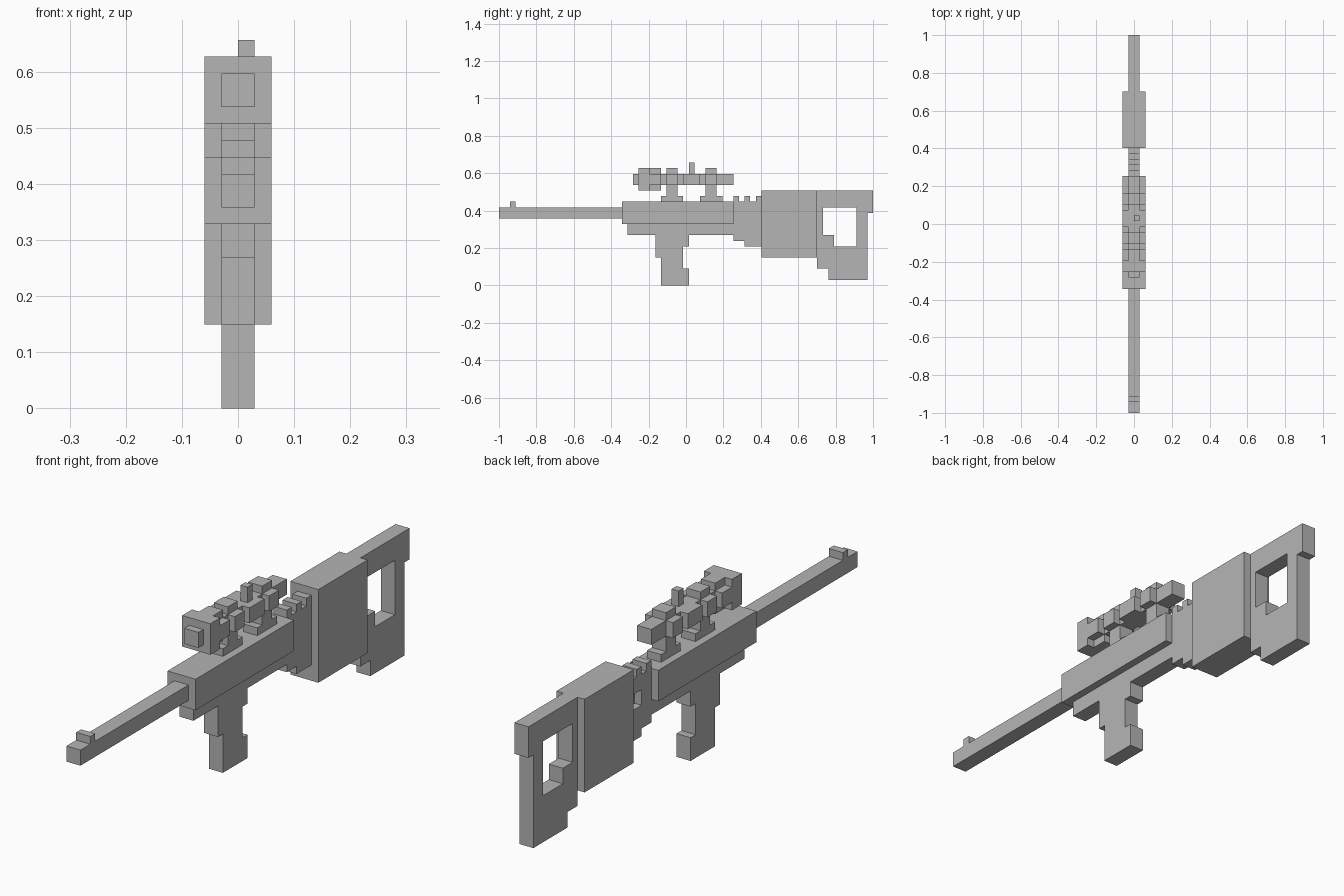
import bpy
import bmesh

U = 2 / 67  # size of one block unit; the model is 67 units long

cube = bpy.data.objects.get("Cube")
if cube:
    bpy.data.objects.remove(cube, do_unlink=True)

grey = bpy.data.materials.new("plain_grey")
grey.use_nodes = True
colour = (0.46, 0.46, 0.46, 1)
grey.diffuse_color = colour
grey.node_tree.nodes["Principled BSDF"].inputs["Base Color"].default_value = colour


def profile(name, points, x0=-1, x1=1):
    """Extrude a side outline of (y, z) block units from x0 to x1."""
    bm = bmesh.new()
    verts = [bm.verts.new((x0 * U, y * U - 1, z * U)) for y, z in points]
    face = bm.faces.new(verts)
    grown = bmesh.ops.extrude_face_region(bm, geom=[face])["geom"]
    moved = [v for v in grown if isinstance(v, bmesh.types.BMVert)]
    bmesh.ops.translate(bm, vec=((x1 - x0) * U, 0, 0), verts=moved)
    bmesh.ops.recalc_face_normals(bm, faces=bm.faces)
    mesh = bpy.data.meshes.new(name)
    bm.to_mesh(mesh)
    bm.free()
    mesh.materials.append(grey)
    obj = bpy.data.objects.new(name, mesh)
    bpy.context.collection.objects.link(obj)
    return obj


def box(name, y0, y1, z0, z1, x0=-1, x1=1):
    return profile(name, [(y0, z0), (y1, z0), (y1, z1), (y0, z1)], x0, x1)


def side_pair(name, y0, y1, z0, z1):
    """One-unit blocks on both flanks of a narrow part."""
    box(name + "_left", y0, y1, z0, z1, 1, 2)
    box(name + "_right", y0, y1, z0, z1, -2, -1)


# Barrel and front sight in one outline
profile("barrel", [(0, 12), (22, 12), (22, 14), (3, 14), (3, 15), (2, 15),
                   (2, 14), (0, 14)])

# Wide receiver, and the narrow frame below and behind it with a toothed rail
box("receiver", 22, 42, 11, 15, -2, 2)
teeth = []
for y in (46, 44, 42):
    teeth += [(y + 1, 15), (y + 1, 16), (y, 16), (y, 15)]
frame = profile("receiver_frame", [(23, 9), (42, 9), (42, 8), (44, 8), (44, 7), (47, 7)]
                + teeth[1:-1] + [(42, 11), (23, 11)])

# Shallow port cut in the right flank of the frame
cutter = box("port_cutter", 44, 46, 11, 13, -2, 0)
cutter.hide_render = True
cut = frame.modifiers.new("port", "BOOLEAN")
cut.operation = "DIFFERENCE"
cut.solver = "EXACT"
cut.object = cutter
bpy.context.view_layer.objects.active = frame
bpy.ops.object.modifier_apply(modifier=cut.name)
bpy.data.objects.remove(cutter, do_unlink=True)

# Grip
profile("grip", [(29, 0), (34, 0), (34, 3), (33, 3), (33, 7), (34, 7), (34, 9),
                 (28, 9), (28, 5), (29, 5)])

# Stock: wide body, top bar and open rear frame
box("stock_body", 47, 57, 5, 17, -2, 2)
profile("stock_top", [(57, 14), (66, 14), (66, 13), (67, 13), (67, 17), (57, 17)])
profile("stock_frame", [(57, 3), (59, 3), (59, 1), (66, 1), (66, 14), (64, 14),
                        (64, 7), (60, 7), (60, 9), (58, 9), (58, 14), (57, 14)])

# Scope tube and square front housing with a stepped rear
box("scope_tube", 24, 42, 18, 20)
box("scope_housing", 25, 27, 17, 21, -2, 2)
box("scope_housing_top", 27, 29, 20, 21)
box("scope_housing_bottom", 27, 29, 17, 18)
side_pair("scope_housing_side", 27, 29, 18, 20)

# Scope mounts: foot, stem and cross-shaped ring
for label, y in (("front", 30), ("rear", 37)):
    profile(label + "_mount", [(y - 1, 15), (y + 3, 15), (y + 3, 16), (y + 2, 16),
                               (y + 2, 18), (y, 18), (y, 16), (y - 1, 16)])
    box(label + "_ring_top", y, y + 2, 20, 21)
    side_pair(label + "_ring_side", y, y + 2, 18, 20)

# Adjustment knobs
side_pair("side_knob", 33, 36, 18, 20)
box("top_knob", 34, 35, 20, 22, 0, 1)
